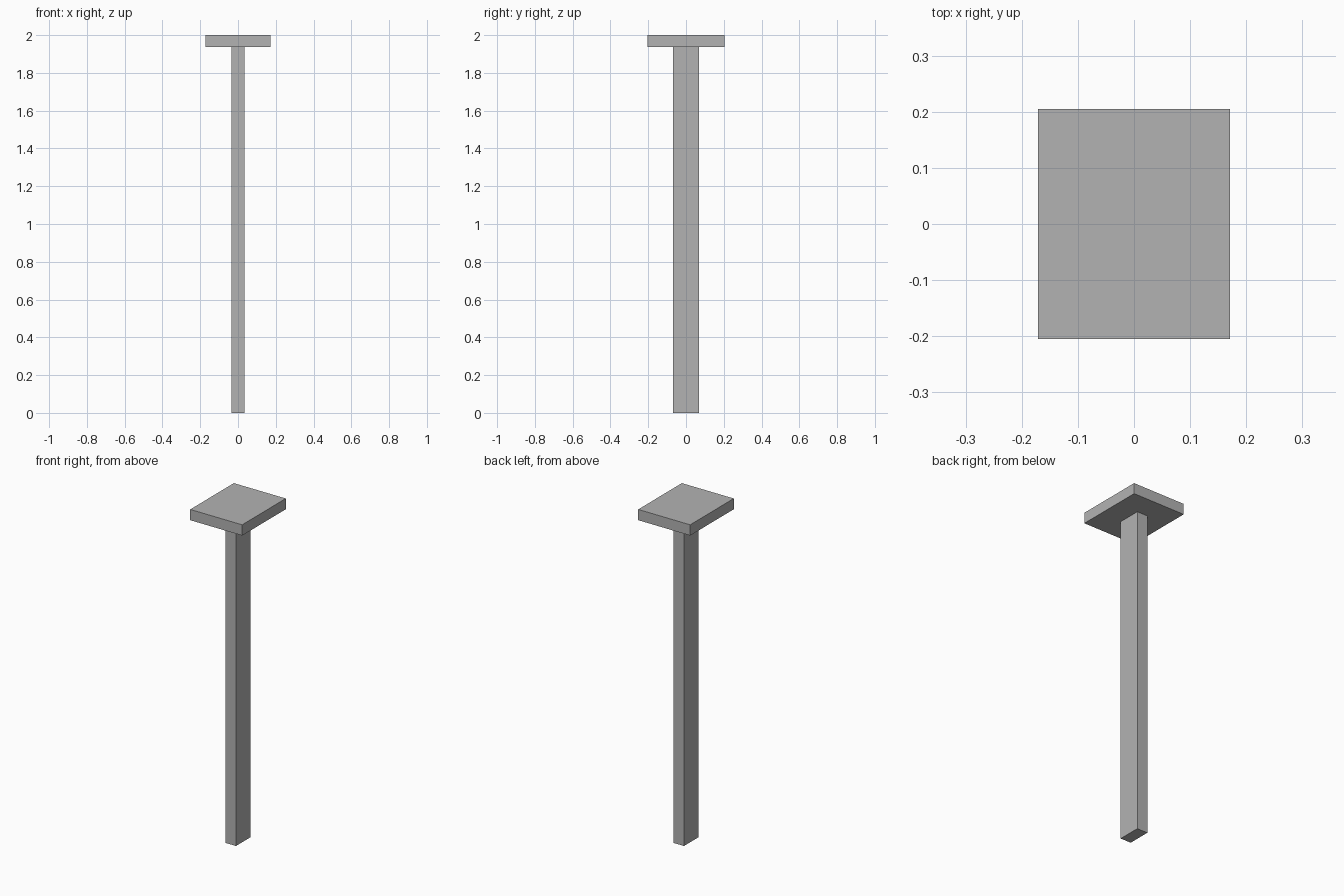
import bpy

cube = bpy.data.objects.get("Cube")
if cube:
    bpy.data.objects.remove(cube, do_unlink=True)

# Single plain grey
grey = bpy.data.materials.new("plain_grey")
grey.use_nodes = True
color = (0.45, 0.45, 0.45, 1)
grey.diffuse_color = color
grey.node_tree.nodes["Principled BSDF"].inputs["Base Color"].default_value = color


def box(name, width, depth, bottom, top):
    """Centred box between two heights."""
    bpy.ops.mesh.primitive_cube_add(size=1, location=(0, 0, (bottom + top) / 2))
    obj = bpy.context.object
    obj.name = name
    obj.scale = (width, depth, top - bottom)
    bpy.ops.object.transform_apply(location=False, rotation=False, scale=True)
    obj.data.materials.append(grey)
    return obj


cap_bottom = 1.936

# Upright post
box("post", 0.069, 0.137, 0, cap_bottom)

# Flat slab on top
box("cap", 0.342, 0.41, cap_bottom, 2)
